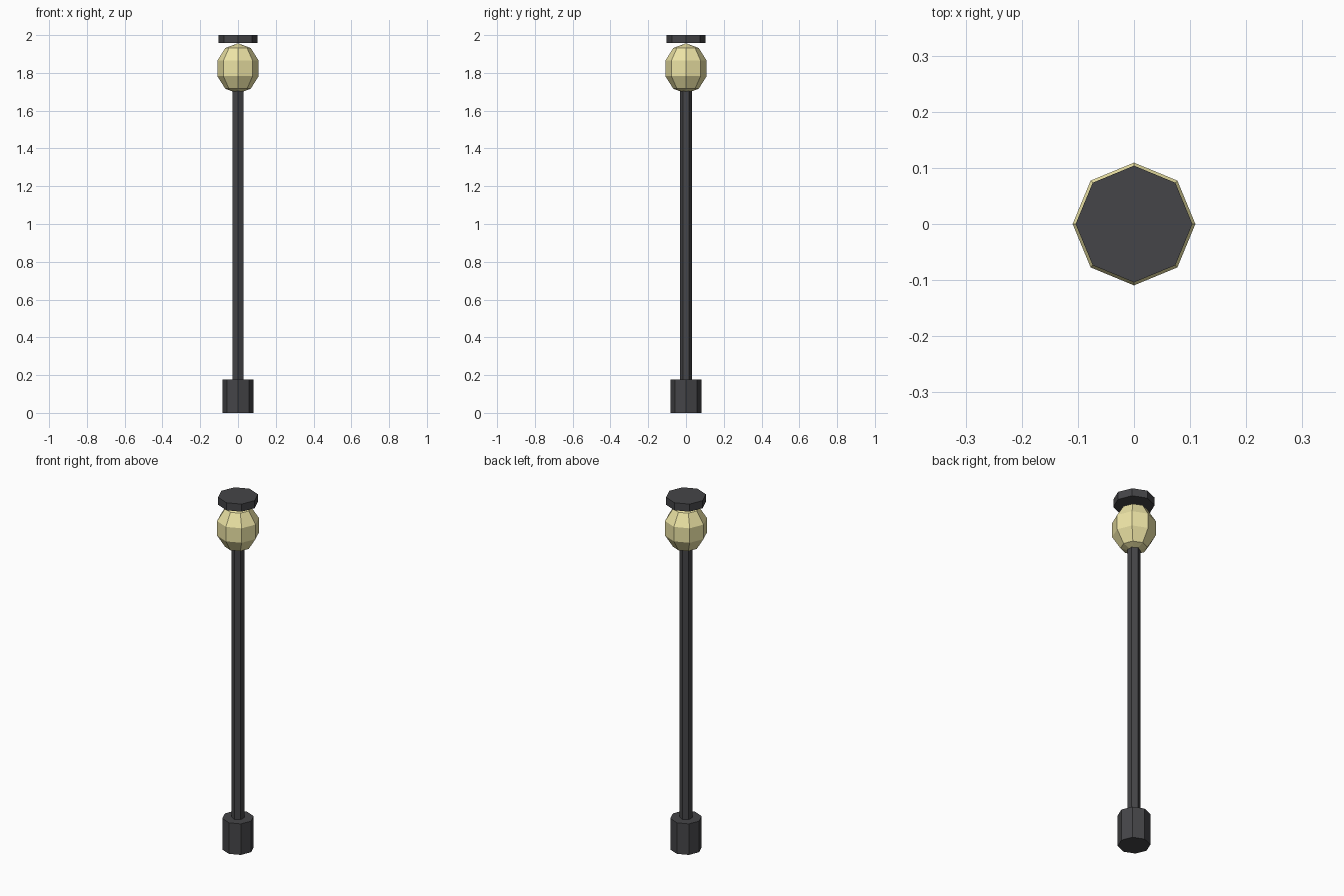
import bpy

if "Cube" in bpy.data.objects:
    bpy.data.objects.remove(bpy.data.objects["Cube"])


def material(name, color):
    mat = bpy.data.materials.new(name)
    mat.diffuse_color = (*color, 1.0)
    mat.use_nodes = True
    mat.node_tree.nodes["Principled BSDF"].inputs["Base Color"].default_value = mat.diffuse_color
    return mat


IRON = material("dark_iron", (0.06, 0.06, 0.065))
GLOW = material("pale_yellow_glass", (0.85, 0.78, 0.38))


def prism(name, sides, radius, z0, z1):
    """Upright prism between two heights, first corner on the y axis."""
    bpy.ops.mesh.primitive_cylinder_add(vertices=sides, radius=radius, depth=z1 - z0,
                                        location=(0, 0, (z0 + z1) / 2))
    obj = bpy.context.object
    obj.name = name
    obj.data.materials.append(IRON)
    return obj


# Octagonal foot, hexagonal pole and octagonal lid
prism("base", 8, 0.082, 0.0, 0.176)
prism("pole", 6, 0.033, 0.17, 1.72)
prism("cap", 8, 0.104, 1.957, 2.0)

# Faceted lamp globe, slightly taller than wide
bpy.ops.mesh.primitive_uv_sphere_add(segments=8, ring_count=5, radius=0.115,
                                     location=(0, 0, 1.824))
globe = bpy.context.object
globe.name = "lamp_globe"
globe.scale.z = 1.157
bpy.ops.object.transform_apply(location=False, rotation=False, scale=True)
globe.data.materials.append(GLOW)
